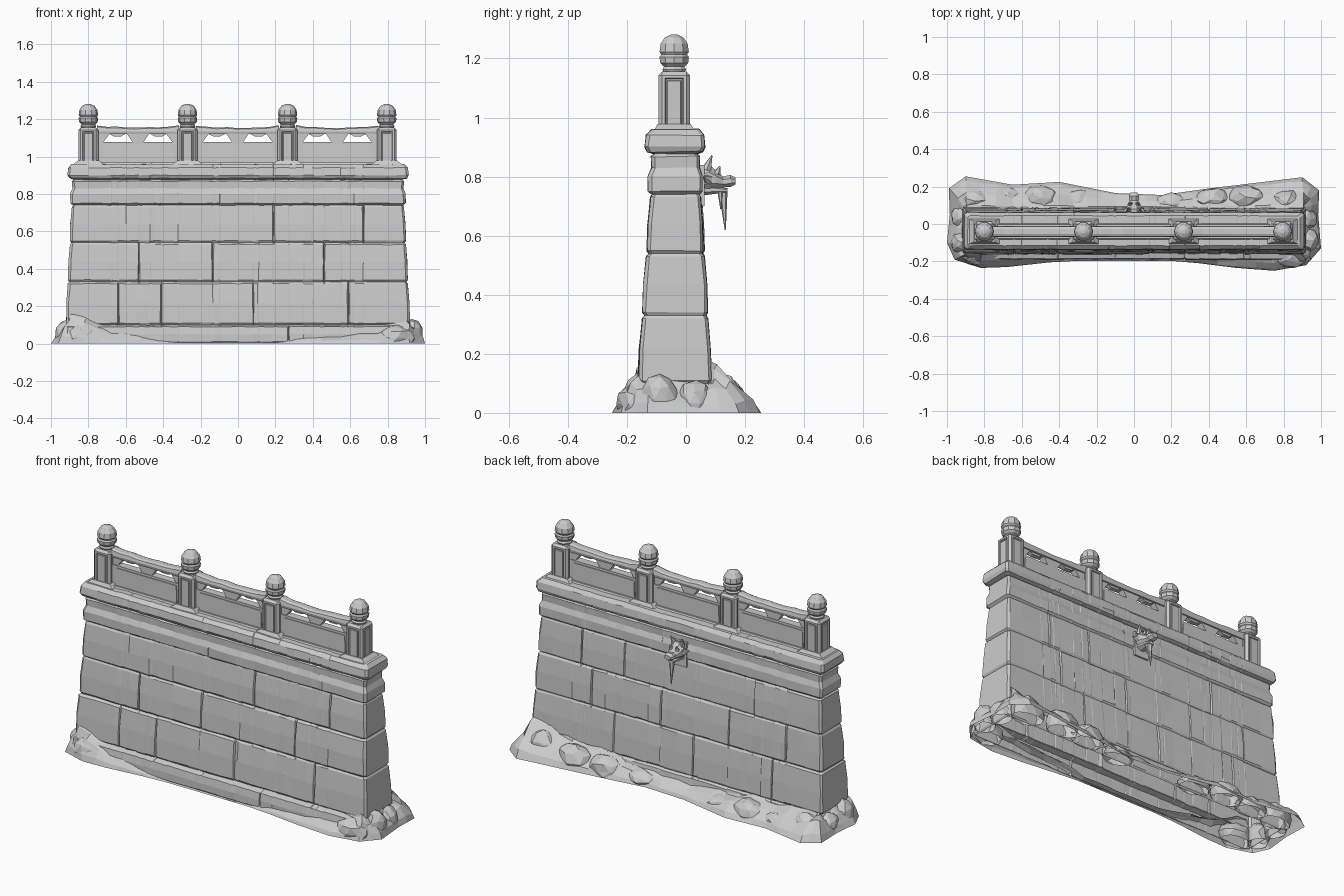
import bpy, bmesh, math, random
from mathutils import Vector, Matrix

random.seed(4)
if "Cube" in bpy.data.objects:
    bpy.data.objects.remove(bpy.data.objects["Cube"])

stone = bpy.data.materials.new("grey_stone")
stone.use_nodes = True
GREY = (0.6, 0.6, 0.6, 1)
stone.diffuse_color = GREY
bsdf = next(n for n in stone.node_tree.nodes if n.type == 'BSDF_PRINCIPLED')
bsdf.inputs["Base Color"].default_value = GREY
bsdf.inputs["Roughness"].default_value = 0.9


def finish(name, bm, recalc=True):
    if recalc:
        bmesh.ops.recalc_face_normals(bm, faces=bm.faces[:])
    me = bpy.data.meshes.new(name)
    bm.to_mesh(me)
    bm.free()
    me.materials.append(stone)
    ob = bpy.data.objects.new(name, me)
    bpy.context.collection.objects.link(ob)
    return ob


def jig(a):
    return random.uniform(-a, a)


def loft(bm, rings, closed=True, caps=False):
    """Skin a list of equally long point rings."""
    vs = [[bm.verts.new(p) for p in r] for r in rings]
    n = len(vs[0])
    for a, b in zip(vs, vs[1:]):
        for i in range(n if closed else n - 1):
            j = (i + 1) % n
            bm.faces.new((a[i], a[j], b[j], b[i]))
    if caps:
        bm.faces.new(vs[0])
        bm.faces.new(vs[-1])
    return vs


def frustum(bm, c, lo, hi, z0, z1):
    """Four-sided block, half sizes lo at z0 and hi at z1."""
    rings = [[(c[0] + sx * h[0], c[1] + sy * h[1], z) for sx, sy in
              ((-1, -1), (1, -1), (1, 1), (-1, 1))] for h, z in ((lo, z0), (hi, z1))]
    return loft(bm, rings, caps=True)


# Wall: one hollow skin with coursed profile and grooves at the joints
front = [[-.4, .27], [-.64, -.41, .085, .59], [-.53, -.135, .46], [-.45, .19, .67], [], []]
back = [[], [-.6, -.1, .4], [-.68, -.32, .11, .55], [-.47, .35, .62], [], []]
levels = [0, .1, .33, .54, .74]
profile = []
for c in range(4):
    z0, z1 = levels[c], levels[c + 1]
    profile += [(z0, -.008, c), (z0 + .01, 0, c), ((z0 + z1) / 2, .003, c), (z1 - .01, 0, c)]
profile += [(.74, -.006, 4), (.75, .008, 4), (.8, .012, 4), (.83, .002, 4), (.868, .006, 4),
            (.876, -.004, 5), (.884, .022, 5), (.9, .032, 5), (.94, .03, 5), (.96, .012, 5)]
stations = [-2, -1.5]
mids = [(-.8 + .2 * i) for i in range(9)]
for j in sum(front + back, []):
    mids = [m for m in mids if abs(m - j) > .02] + [j - .005, j, j + .005]
stations += sorted(mids) + [1.5, 2]
bulge = {(s, c, b): jig(.003) for s in (0, 1) for c in range(6) for b in range(6)}


def wall_point(side, x, z, off, c):
    joints = (front, back)[side][c]
    half = .925 - .05 * z + off
    if abs(x) > 1:
        x_out = math.copysign(half - (.012 if abs(x) < 2 else 0), x)
        depth = off - (.012 if abs(x) == 2 else 0)
    else:
        x_out, depth = x, off
    depth += bulge[side, c, sum(j < x for j in joints)]
    if x in joints:
        depth -= .01
    if side == 0:
        plinth = .025 if c == 0 else 0
        y = -.168 + .067 * z - depth - plinth
    else:
        y = .093 - .058 * z + depth * .8
    return (x_out + jig(.002), y + jig(.0015), z + (jig(.002) if z > .01 else 0))


bm = bmesh.new()
rings = [[wall_point(0, x, *p) for p in profile] + [wall_point(1, x, *p) for p in profile[::-1]]
         for x in stations]
vs = loft(bm, rings, closed=False)
n = len(profile)
for r in (vs[0], vs[-1]):
    for i in range(n - 1):
        bm.faces.new((r[i], r[i + 1], r[-2 - i], r[-1 - i]))
finish("coursed_wall", bm)

# Balustrade posts with recessed panels, flared feet and finials
PY = -.04
posts = [-.8, -.27, .265, .795]
knob = [(.036, 1.15), (.042, 1.163), (.036, 1.172), (.05, 1.185), (.052, 1.205), (.046, 1.213),
        (.052, 1.222), (.048, 1.25), (.033, 1.271), (.012, 1.281)]
for k, px in enumerate(posts):
    bm = bmesh.new()
    frustum(bm, (px, PY), (.053, .053), (.053, .053), .95, 1.155)
    bmesh.ops.recalc_face_normals(bm, faces=bm.faces[:])
    sides = [f for f in bm.faces if abs(f.normal.z) < .5]
    bmesh.ops.bevel(bm, geom=[e for e in bm.edges if max(v.co.z for v in e.verts) > 1],
                    offset=.012, segments=1, affect='EDGES')
    sides = [f for f in bm.faces if f.calc_area() > .01 and abs(f.normal.z) < .5]
    bmesh.ops.inset_individual(bm, faces=sides, thickness=.014, depth=0)
    bmesh.ops.inset_individual(bm, faces=sides, thickness=.004, depth=-.007)
    bmesh.ops.inset_individual(bm, faces=sides, thickness=.006, depth=0)
    bmesh.ops.inset_individual(bm, faces=sides, thickness=.003, depth=.005)
    finish(f"post_{k + 1}", bm)

    bm = bmesh.new()
    frustum(bm, (px, PY), (.1, .075), (.056, .056), .945, .978)
    finish(f"post_foot_{k + 1}", bm)

    bm = bmesh.new()
    loft(bm, [[(px + r * math.cos(a), PY + r * math.sin(a), z) for a in
               [math.tau * i / 10 for i in range(10)]] for r, z in knob], caps=True)
    finish(f"finial_{k + 1}", bm)

# Railing bays: base rail, panel, pierced brackets and worn top rail
for k, (a, b) in enumerate(zip(posts, posts[1:])):
    a, b = a + .045, b - .045
    mid, half = (a + b) / 2, (b - a) / 2
    bm = bmesh.new()
    frustum(bm, (mid, PY), (half, .05), (half, .038), .945, .968)
    frustum(bm, (mid, PY), (half, .022), (half, .022), .96, 1.078)
    frustum(bm, (mid, PY), (half - .025, .028), (half - .03, .026), .968, 1.065)
    finish(f"panel_{k + 1}", bm)

    bm = bmesh.new()
    frustum(bm, (mid, PY), (.025, .018), (.065, .018), 1.07, 1.13)
    for s in (-1, 1):
        frustum(bm, (mid + s * half, PY), (.03, .018), (.075, .018), 1.07, 1.13)
        frustum(bm, (mid + s * half * .5, PY), (.02, .014), (.06, .014), 1.108, 1.13)
    finish(f"brackets_{k + 1}", bm)

    bm = bmesh.new()
    rings = []
    for i in range(9):
        t = i / 4 - 1
        top = 1.154 + .012 * t * t + jig(.003)
        rings.append([(mid + half * t, PY + y, z) for y, z in
                      ((-.026, 1.12), (-.03, 1.135), (-.026, top - .006), (-.014, top),
                       (.014, top), (.026, top - .006), (.03, 1.135), (.026, 1.12))])
    loft(bm, rings, caps=True)
    finish(f"top_rail_{k + 1}", bm)

# Drift of earth round the foot: outline x, y and height against the wall
drift = [(-1, -.1, .1), (-.96, -.19, .12), (-.82, -.235, .15), (-.68, -.23, .08), (-.45, -.205, .04),
         (-.3, -.197, .01), (.2, -.197, .01), (.35, -.21, .045), (.55, -.235, .05), (.75, -.25, .08),
         (.92, -.22, .13), (1, -.13, .11), (.985, .05, .1), (.99, .18, .12), (.9, .25, .15),
         (.65, .22, .11), (.4, .19, .1), (.15, .155, .07), (-.1, .165, .06), (-.4, .225, .09),
         (-.65, .21, .1), (-.9, .255, .12), (-.99, .19, .12), (-.985, .05, .09)]
pts = []
for p, q in zip(drift, drift[1:] + drift[:1]):
    m = max(2, int((Vector(p) - Vector(q)).length / .07))
    pts += [Vector(p).lerp(Vector(q), i / m) for i in range(m)]
rings = []
for t, h in ((0, 0), (.12, .3), (.5, .7), (.9, .95), (1.05, 1)):
    ring = []
    for x, y, top in pts:
        inner = Vector((max(-.9, min(.9, x)), max(-.16, min(.085, y)), 0))
        p = Vector((x, y, 0)).lerp(inner, t)
        if t:
            p += Vector((jig(.008), jig(.003), 0))
        p.z = top * h * (1 + (jig(.2) if t else 0))
        ring.append(p)
    rings.append(ring)
bm = bmesh.new()
loft(bm, rings)
finish("earth_drift", bm)

# Worn lumps lying along the back and the two ends
lumps = [(-.85, .12, .1), (-.68, .13, .07), (-.5, .14, .09), (-.3, .12, .06), (.2, .1, .06),
         (.42, .13, .09), (.6, .14, .11), (.82, .12, .12), (.92, .03, .1), (.93, -.09, .12),
         (-.92, .04, .09), (-.92, -.1, .11), (-.82, -.16, .1), (.85, -.17, .09)]
bm = bmesh.new()
for x, y, h in lumps:
    size = Matrix.Diagonal((.06 if abs(x) > .9 else .1, .065, h * .75, 1))
    made = bmesh.ops.create_icosphere(bm, subdivisions=2, radius=1,
                                      matrix=Matrix.Translation((x, y, h * .35)) @ size)
    for v in made["verts"]:
        v.co += Vector((jig(.006), jig(.006), jig(.006)))
bmesh.ops.bisect_plane(bm, geom=bm.verts[:] + bm.edges[:] + bm.faces[:], plane_co=(0, 0, .002),
                       plane_no=(0, 0, 1), clear_inner=True)
finish("earth_lumps", bm)

# Carved beast-head spout on the back
bm = bmesh.new()
frustum(bm, (0, .05), (.045, .012), (.045, .012), .7, .84)
finish("spout_plate", bm)


def ring_y(y, z, w, h):
    return [(w * math.cos(a), y, z + h * math.sin(a)) for a in
            [math.tau * (i + .5) / 8 for i in range(8)]]


bm = bmesh.new()
loft(bm, [ring_y(*r) for r in ((.05, .79, .04, .05), (.08, .795, .045, .05), (.1, .79, .04, .035),
                               (.125, .782, .027, .02), (.15, .785, .03, .022),
                               (.168, .785, .02, .013))], caps=True)
loft(bm, [ring_y(*r) for r in ((.06, .755, .032, .02), (.11, .755, .026, .013),
                               (.14, .752, .018, .008))], caps=True)
finish("spout_head", bm)


def spike(bm, base, tip, r):
    base, tip = Vector(base), Vector(tip)
    d = tip - base
    bmesh.ops.create_cone(bm, cap_ends=True, segments=6, radius1=r, radius2=.002, depth=d.length,
                          matrix=Matrix.Translation((base + tip) / 2) @
                          d.to_track_quat('Z', 'Y').to_matrix().to_4x4())


bm = bmesh.new()
for s in (-1, 1):
    spike(bm, (s * .025, .07, .825), (s * .035, .088, .872), .018)
    spike(bm, (s * .035, .075, .79), (s * .06, .06, .8), .018)
    spike(bm, (s * .018, .105, .81), (s * .02, .115, .835), .014)
finish("spout_horns_and_brows", bm)
bm = bmesh.new()
spike(bm, (0, .125, .76), (0, .133, .62), .016)
spike(bm, (.012, .115, .76), (.012, .118, .69), .01)
finish("spout_drip", bm)
